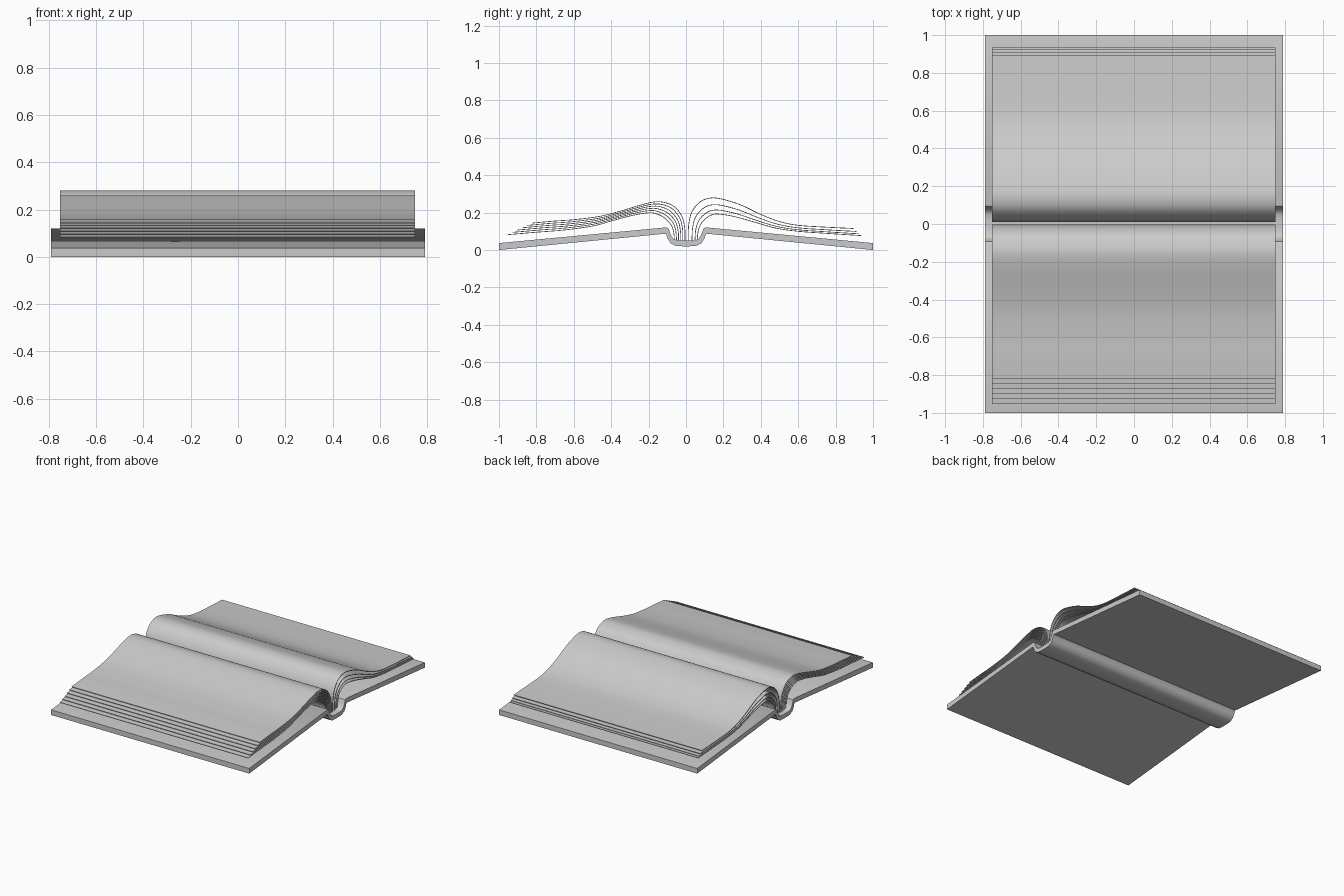
import bpy
import bmesh
from mathutils import Vector

if "Cube" in bpy.data.objects:
    bpy.data.objects.remove(bpy.data.objects["Cube"])

grey = bpy.data.materials.new("plain grey")
grey.diffuse_color = (0.6, 0.6, 0.6, 1)
grey.use_nodes = True
grey.node_tree.nodes["Principled BSDF"].inputs["Base Color"].default_value = grey.diffuse_color


def smooth_path(pts, steps=4):
    """Catmull-Rom curve through (y, z) points."""
    p = [Vector(q) for q in pts]
    p = [2 * p[0] - p[1]] + p + [2 * p[-1] - p[-2]]
    out = []
    for i in range(1, len(p) - 2):
        a, b, c, d = p[i - 1:i + 3]
        for s in range(steps):
            t = s / steps
            out.append(0.5 * (2 * b + (c - a) * t + (2 * a - 5 * b + 4 * c - d) * t * t
                              + (3 * b - a - 3 * c + d) * t ** 3))
    return out + [p[-2]]


def strip(name, upper, lower, x0, x1):
    """Solid sheet between two matching (y, z) lines, running from x0 to x1."""
    bm = bmesh.new()
    rows = [[bm.verts.new((x, q[0], q[1])) for q in line]
            for x in (x0, x1) for line in (upper, lower)]
    u0, l0, u1, l1 = rows
    for a, b in ((u0, u1), (u1, l1), (l1, l0), (l0, u0)):
        for i in range(len(a) - 1):
            bm.faces.new((a[i], a[i + 1], b[i + 1], b[i]))
    for i in (0, -1):
        bm.faces.new((u0[i], u1[i], l1[i], l0[i]))
    bmesh.ops.recalc_face_normals(bm, faces=bm.faces[:])
    me = bpy.data.meshes.new(name)
    bm.to_mesh(me)
    bm.free()
    me.materials.append(grey)
    ob = bpy.data.objects.new(name, me)
    bpy.context.collection.objects.link(ob)
    bpy.ops.object.select_all(action='DESELECT')
    ob.select_set(True)
    bpy.context.view_layer.objects.active = ob
    bpy.ops.object.shade_smooth_by_angle(angle=0.7)
    return ob


def mirror(half):
    return half + [(-y, z) for y, z in reversed(half)]


# Cover: two sloping boards joined by a rounded spine channel
inner = mirror([(-1, 0.037), (-0.105, 0.121), (-0.093, 0.115), (-0.083, 0.085),
                (-0.07, 0.062), (-0.05, 0.052), (-0.02, 0.05)])
outer = mirror([(-1, 0.0), (-0.112, 0.087), (-0.105, 0.082), (-0.098, 0.06),
                (-0.082, 0.036), (-0.055, 0.022), (-0.02, 0.02)])
strip("cover", inner, outer, -0.79, 0.79)


# Pages: sheets blended between the top and bottom sheet of each stack
def pages(name, top, bottom, blend):
    for n, t in enumerate(blend):
        path = smooth_path([(a[0] + (b[0] - a[0]) * t, a[1] + (b[1] - a[1]) * t)
                            for a, b in zip(top, bottom)])
        up, low = [], []
        for i, p in enumerate(path):
            d = (path[min(i + 1, len(path) - 1)] - path[max(i - 1, 0)]).normalized()
            off = Vector((-d.y, d.x)) * 0.002
            up.append(p + off)
            low.append(p - off)
        strip(f"{name}_{n + 1}", up, low, -0.753, 0.748)


pages("front_page",
      [(-0.006, 0.045), (-0.006, 0.11), (-0.02, 0.175), (-0.06, 0.23), (-0.115, 0.254),
       (-0.17, 0.257), (-0.25, 0.238), (-0.35, 0.208), (-0.46, 0.18), (-0.6, 0.162),
       (-0.7, 0.155), (-0.82, 0.144)],
      [(-0.062, 0.056), (-0.066, 0.095), (-0.08, 0.135), (-0.12, 0.175), (-0.17, 0.197),
       (-0.22, 0.197), (-0.3, 0.182), (-0.4, 0.155), (-0.5, 0.128), (-0.65, 0.107),
       (-0.8, 0.095), (-0.953, 0.082)],
      [0, 0.2, 0.4, 0.6, 0.8, 1])
pages("back_page",
      [(0.012, 0.045), (0.014, 0.13), (0.03, 0.2), (0.07, 0.253), (0.12, 0.276),
       (0.18, 0.275), (0.29, 0.242), (0.4, 0.19), (0.5, 0.152), (0.6, 0.132),
       (0.75, 0.122), (0.895, 0.115)],
      [(0.06, 0.056), (0.064, 0.095), (0.077, 0.135), (0.105, 0.168), (0.145, 0.19),
       (0.195, 0.19), (0.27, 0.176), (0.37, 0.148), (0.48, 0.117), (0.6, 0.1),
       (0.75, 0.089), (0.935, 0.077)],
      [0, 0.42, 0.75, 1])
